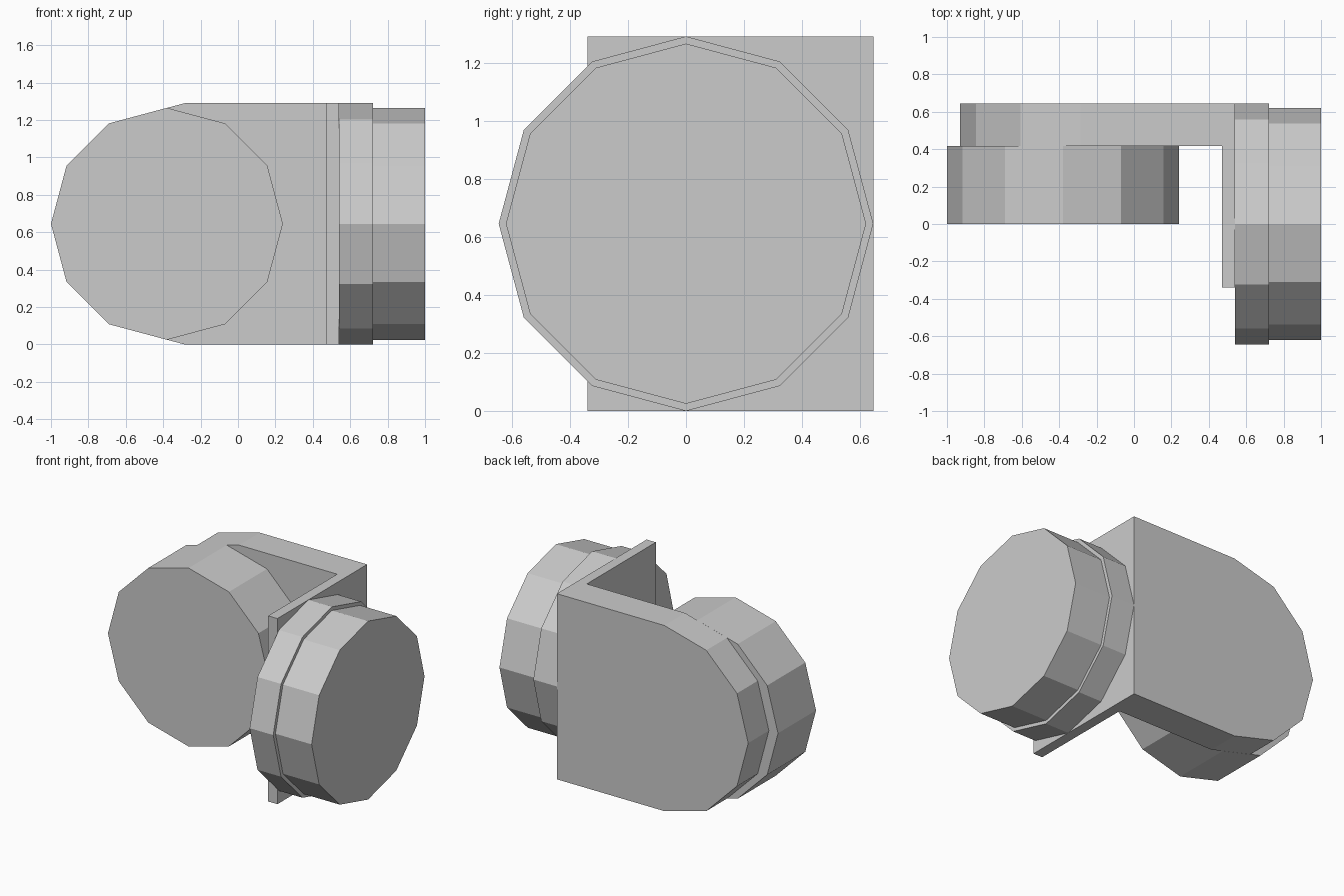
import bpy, bmesh
from math import pi, cos, sin, radians
from mathutils import Matrix, Vector

if "Cube" in bpy.data.objects:
    bpy.data.objects.remove(bpy.data.objects["Cube"])

R = 0.645      # half height of the model
R2 = 0.62      # radius of the smaller discs


def finish(name, bm):
    bmesh.ops.recalc_face_normals(bm, faces=bm.faces[:])
    mesh = bpy.data.meshes.new(name)
    bm.to_mesh(mesh)
    bm.free()
    obj = bpy.data.objects.new(name, mesh)
    bpy.context.collection.objects.link(obj)
    return obj


def disc(name, radius, axis, start, end, across):
    """Twelve-sided disc along x or y, spanning start..end on that axis."""
    bm = bmesh.new()
    mid = (start + end) / 2
    place = (mid, across, R) if axis == 'X' else (across, mid, R)
    turn = Matrix.Rotation(pi / 2, 4, 'Y' if axis == 'X' else 'X')
    bmesh.ops.create_cone(bm, cap_ends=True, segments=12, radius1=radius,
                          radius2=radius, depth=end - start,
                          matrix=Matrix.Translation(place) @ turn)
    return finish(name, bm)


# Discs
disc("front_disc", R2, 'Y', 0.0, 0.418, -0.38)
disc("side_disc_inner", R, 'X', 0.541, 0.722, 0.0)
disc("side_disc_outer", R2, 'X', 0.722, 1.0, 0.0)

# L-shaped bracket, outlined from above and raised to full height
bm = bmesh.new()
outline = [(-1.0, 0.418), (0.47, 0.418), (0.47, -0.34),
           (0.541, -0.34), (0.541, R), (-1.0, R)]
base = bm.faces.new([bm.verts.new((x, y, 0)) for x, y in outline])
top = bmesh.ops.extrude_face_region(bm, geom=[base], use_keep_orig=True)
bmesh.ops.translate(bm, vec=(0, 0, 2 * R),
                    verts=[v for v in top["geom"] if isinstance(v, bmesh.types.BMVert)])

# Trim the left end to half of a twelve-sided outline
for angle in range(105, 256, 30):
    n = Vector((cos(radians(angle)), 0, sin(radians(angle))))
    point = Vector((-0.285, 0, R)) + n * R * cos(pi / 12)
    bmesh.ops.bisect_plane(bm, geom=bm.verts[:] + bm.edges[:] + bm.faces[:],
                           dist=1e-5, plane_co=point, plane_no=n, clear_outer=True)
    bmesh.ops.holes_fill(bm, edges=[e for e in bm.edges if e.is_boundary], sides=0)
finish("bracket", bm)
